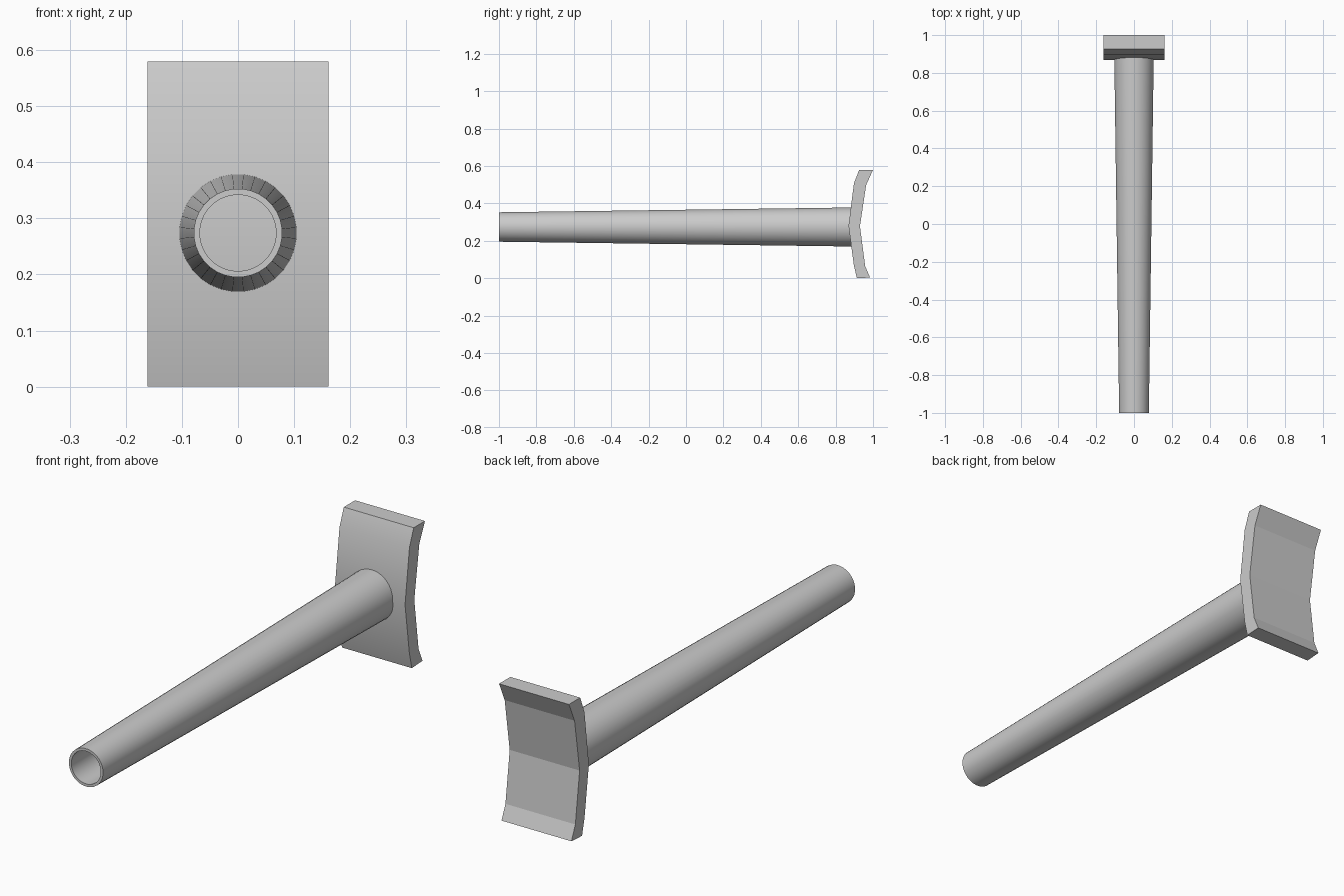
import bpy, bmesh, math

if "Cube" in bpy.data.objects:
    bpy.data.objects.remove(bpy.data.objects["Cube"])

AXIS_Z = 0.274
SIDES = 32


def make_object(name, bm):
    bmesh.ops.recalc_face_normals(bm, faces=bm.faces)
    mesh = bpy.data.meshes.new(name)
    bm.to_mesh(mesh)
    bm.free()
    obj = bpy.data.objects.new(name, mesh)
    bpy.context.collection.objects.link(obj)
    return obj


# Tapered hollow tube: (y, radius) profile from outer back, round the rim, to the bore floor
bm = bmesh.new()
profile = [(0.90, 0.105), (-1.0, 0.079), (-1.0, 0.068), (0.88, 0.092)]
rings = []
for y, r in profile:
    angles = [2 * math.pi * (i + 0.5) / SIDES for i in range(SIDES)]
    rings.append([bm.verts.new((r * math.cos(a), y, AXIS_Z + r * math.sin(a)))
                  for a in angles])
for a, b in zip(rings, rings[1:]):
    for i in range(SIDES):
        j = (i + 1) % SIDES
        bm.faces.new((a[i], a[j], b[j], b[i]))
bm.faces.new(rings[0])
bm.faces.new(rings[-1])
tube = make_object("tube", bm)
bpy.context.view_layer.objects.active = tube
tube.select_set(True)
bpy.ops.object.shade_smooth_by_angle(angle=math.radians(30))

# Bent end plate: side profile (y, z) extruded across x
front = [(0.914, 0.0), (0.898, 0.066), (0.869, 0.280), (0.898, 0.508), (0.926, 0.58)]
back = [(0.984, 0.004), (0.958, 0.064), (0.930, 0.278), (0.963, 0.498), (1.0, 0.58)]
HALF = 0.161
bm = bmesh.new()
left, right = ([[bm.verts.new((x, y, z)) for y, z in side] for side in (front, back)]
               for x in (-HALF, HALF))
for k in range(4):
    face = bm.faces.new((left[0][k], right[0][k], right[0][k + 1], left[0][k + 1]))
    face.smooth = True
    bm.faces.new((left[1][k], right[1][k], right[1][k + 1], left[1][k + 1]))
for k in (0, -1):
    bm.faces.new((left[0][k], right[0][k], right[1][k], left[1][k]))
for f, b in (left, right):
    for k in range(4):
        bm.faces.new((f[k], f[k + 1], b[k + 1], b[k]))
make_object("end_plate", bm)
